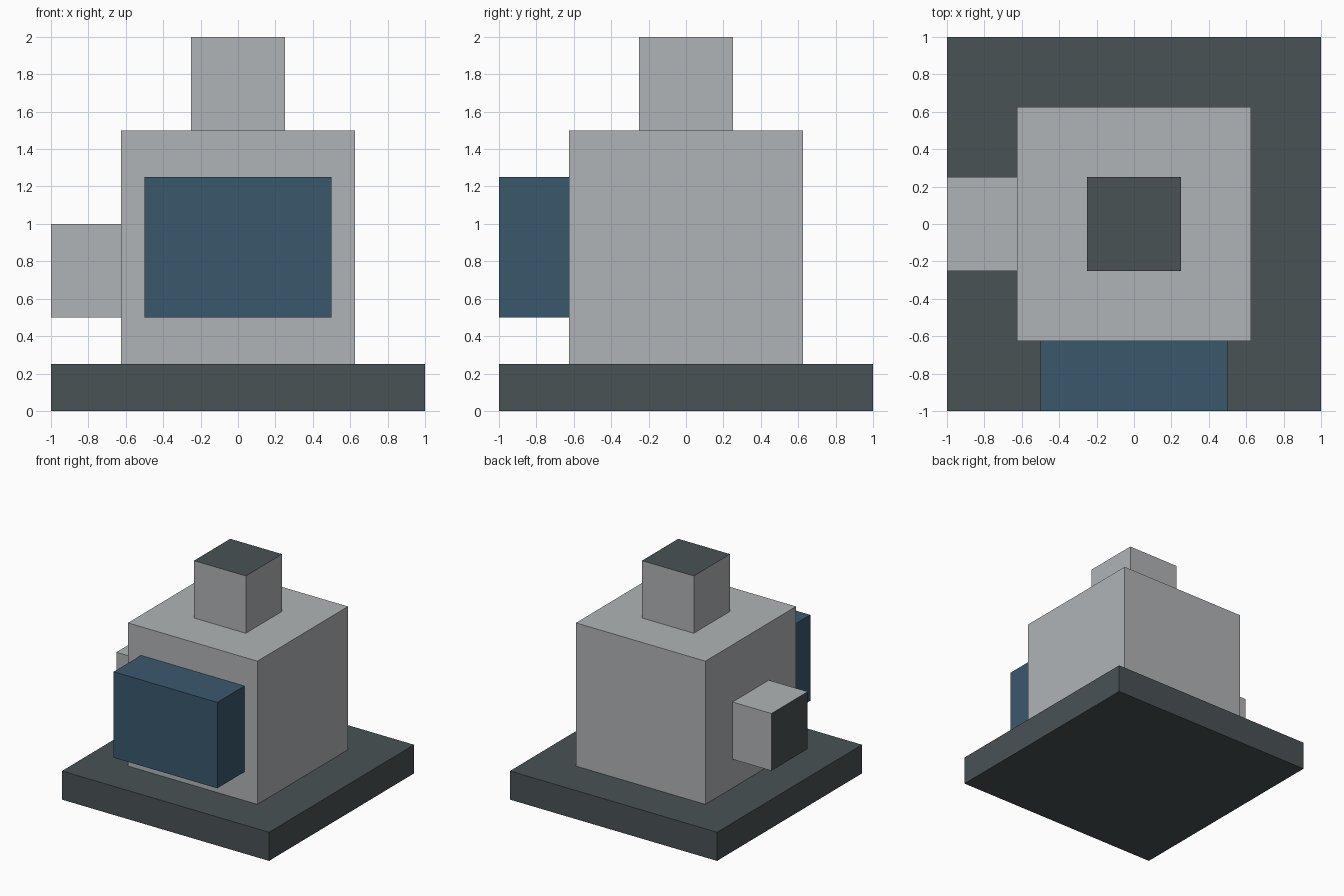
import bpy
import bmesh
from mathutils import Vector

cube = bpy.data.objects.get("Cube")
if cube:
    bpy.data.objects.remove(cube, do_unlink=True)


def make_material(name, rgb):
    mat = bpy.data.materials.new(name)
    mat.use_nodes = True
    mat.diffuse_color = (*rgb, 1)
    bsdf = next(n for n in mat.node_tree.nodes if n.type == 'BSDF_PRINCIPLED')
    bsdf.inputs["Base Color"].default_value = (*rgb, 1)
    bsdf.inputs["Roughness"].default_value = 0.8
    return mat


light_grey = make_material("light_grey", (0.434, 0.456, 0.468))
dark_grey = make_material("dark_grey", (0.067, 0.084, 0.091))
blue = make_material("blue", (0.042, 0.098, 0.150))


def box(name, low, high, mat, end=None, end_mat=None):
    """Box between two corners; the face looking along 'end' can get its own colour."""
    low, high = Vector(low), Vector(high)
    bm = bmesh.new()
    bmesh.ops.create_cube(bm, size=1)
    bmesh.ops.scale(bm, vec=high - low, verts=bm.verts)
    bmesh.ops.translate(bm, vec=(low + high) / 2, verts=bm.verts)
    bm.normal_update()
    mesh = bpy.data.meshes.new(name)
    mesh.materials.append(mat)
    if end:
        mesh.materials.append(end_mat)
        for face in bm.faces:
            face.material_index = int(face.normal.dot(Vector(end)) > 0.9)
    bm.to_mesh(mesh)
    bm.free()
    obj = bpy.data.objects.new(name, mesh)
    bpy.context.collection.objects.link(obj)
    return obj


# Base slab and main housing
box("base_plate", (-1, -1, 0), (1, 1, 0.25), dark_grey)
box("body", (-0.625, -0.625, 0.25), (0.625, 0.625, 1.5), light_grey)

# Blue block on the front
box("front_panel", (-0.5, -1, 0.5), (0.5, -0.625, 1.25), blue)

# Connectors with dark ends, on the top and on the right
box("top_connector", (-0.25, -0.25, 1.5), (0.25, 0.25, 2),
    light_grey, (0, 0, 1), dark_grey)
box("right_connector", (-1, -0.25, 0.5), (-0.625, 0.25, 1),
    light_grey, (-1, 0, 0), dark_grey)
